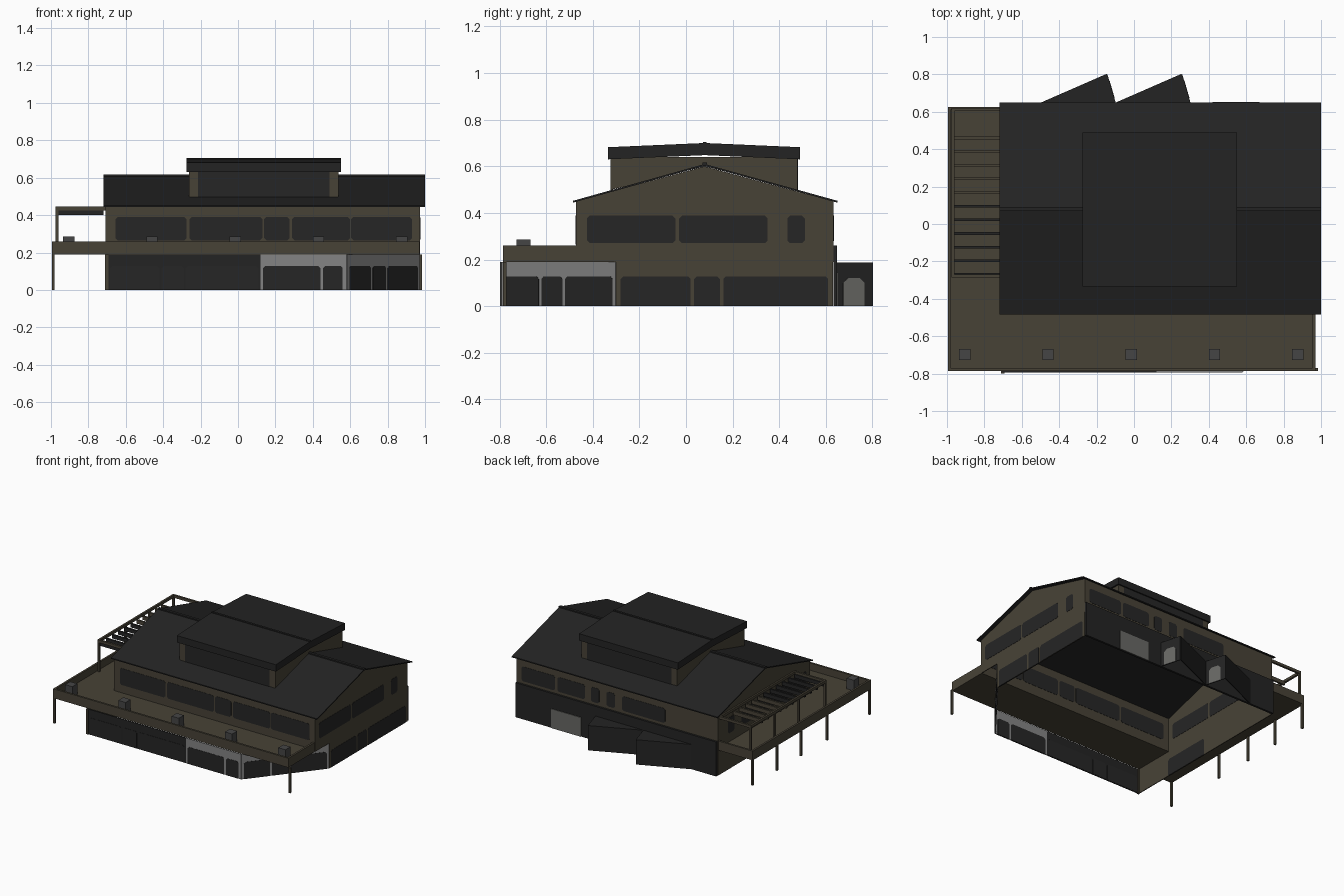
import bpy, bmesh, math
from mathutils import Vector

if "Cube" in bpy.data.objects:
    bpy.data.objects.remove(bpy.data.objects["Cube"])

def mat(name, c):
    m = bpy.data.materials.new(name)
    m.diffuse_color = (*c, 1)
    m.use_nodes = True
    m.node_tree.nodes["Principled BSDF"].inputs["Base Color"].default_value = m.diffuse_color
    return m

BROWN = mat("brown_timber", (0.064, 0.055, 0.037))
DARK = mat("dark_slate", (0.017, 0.017, 0.017))
GLASS = mat("dark_glass", (0.019, 0.019, 0.019))
GREY = mat("light_grey", (0.23, 0.23, 0.23))
DOOR = mat("door_grey", (0.14, 0.14, 0.13))
LAMP = mat("box_grey", (0.06, 0.06, 0.06))

def prism(name, pts, off, m):
    """Extrude a flat 3D outline along an offset vector."""
    bm = bmesh.new()
    f = bm.faces.new([bm.verts.new(p) for p in pts])
    r = bmesh.ops.extrude_face_region(bm, geom=[f])
    bmesh.ops.translate(bm, vec=Vector(off), verts=[v for v in r["geom"] if isinstance(v, bmesh.types.BMVert)])
    bmesh.ops.recalc_face_normals(bm, faces=bm.faces)
    me = bpy.data.meshes.new(name)
    bm.to_mesh(me)
    bm.free()
    me.materials.append(m)
    ob = bpy.data.objects.new(name, me)
    bpy.context.collection.objects.link(ob)
    return ob

def box(name, x0, x1, y0, y1, z0, z1, m):
    return prism(name, [(x0, y0, z0), (x1, y0, z0), (x1, y1, z0), (x0, y1, z0)], (0, 0, z1 - z0), m)

def wall(name, a, b, outline, m, t=0.006):
    """Upright slab from a to b; outline is (distance, height) points."""
    a, b = Vector((*a, 0)), Vector((*b, 0))
    u = (b - a).normalized()
    n = Vector((u.y, -u.x, 0)) * t
    return prism(name, [a + u * s + Vector((0, 0, z)) - n / 2 for s, z in outline], n, m)

def rect(s0, s1, z0, z1):
    return [(s0, z0), (s1, z0), (s1, z1), (s0, z1)]

def panes(name, a, b, spans, z0, z1, m=GLASS, c=0.012, low=True):
    """Panes with clipped corners, showing on both faces of a wall."""
    for s0, s1 in spans:
        o = [(s0, z0 + c), (s0 + c, z0), (s1 - c, z0), (s1, z0 + c)] if low else [(s0, z0), (s1, z0)]
        wall(name, a, b, o + [(s1, z1 - c), (s1 - c, z1), (s0 + c, z1), (s0, z1 - c)], m, 0.0095)

def shift(spans, d):
    return [(p - d, q - d) for p, q in spans]

X0, X1, YF, YB, YC = -0.705, 0.97, -0.47, 0.63, 0.08

# Ground floor
F0, F1, F2, D = (X0, -0.79), (0.12, -0.79), (0.58, -0.79), (X1, -0.30)
wall("shop_front", F0, F1, rect(0, 0.825, 0, 0.19), DARK)
box("corner_post", X0 - 0.005, X0 + 0.012, -0.798, -0.78, 0, 0.19, BROWN)
panes("shop_window", F0, F1, shift([(-0.685, -0.42), (-0.41, -0.29), (-0.28, 0.11)], X0), 0.003, 0.128, low=False)
wall("entrance_front", F1, F2, rect(0, 0.46, 0, 0.19), GREY)
panes("entrance_window", F1, F2, [(0.015, 0.32), (0.335, 0.44)], 0, 0.128, low=False)
wall("entrance_diagonal", F2, D, rect(0, 0.626, 0, 0.19), GREY)
panes("diagonal_window", F2, D, [(0.02, 0.205), (0.22, 0.335), (0.35, 0.61)], 0, 0.128, low=False)
wall("right_ground_wall", D, (X1, YB), rect(0, 0.93, 0, 0.19), BROWN)
panes("right_ground_window", D, (X1, YB), [(0.02, 0.32), (0.335, 0.445), (0.46, 0.91)], 0, 0.128, low=False)
wall("left_ground_wall", (X0, YB), F0, rect(0, 1.42, 0, 0.19), BROWN)
panes("left_ground_opening", (X0, YB), F0, [(0.72, 1.1)], 0, 0.128, low=False)
box("back_ground_wall", X0, X1, 0.632, 0.648, 0, 0.26, DARK)
wall("back_door", (X1, 0.648), (X0, 0.648), rect(0.30, 0.55, 0, 0.145), DOOR, 0.009)

# Back vestibules
for x in (-0.5, -0.1):
    p, q, r = (x, 0.645), (x + 0.355, 0.80), (x + 0.40, 0.645)
    wall("vestibule_long", p, q, rect(0, 0.387, 0, 0.187), DARK)
    wall("vestibule_end", r, q, rect(0, 0.161, 0, 0.187), DARK)
    panes("vestibule_door", r, q, [(0.03, 0.125)], 0, 0.12, DOOR, 0.02, False)
    prism("vestibule_roof", [(*v, 0.182) for v in (p, q, r)], (0, 0, 0.005), DARK)

# Upper floor walls
def gable(y0, y1):
    w = abs(y1 - y0)
    return [(0, 0.19), (w, 0.19), (w, 0.45), (abs(YC - y0), 0.60), (0, 0.45)]

wall("upper_front_wall", (X0, YF), (X1, YF), rect(0, X1 - X0, 0.19, 0.455), BROWN)
panes("upper_front_window", (X0, YF), (X1, YF),
      shift([(-0.655, -0.275), (-0.26, 0.13), (0.14, 0.275), (0.29, 0.6), (0.605, 0.93)], X0), 0.265, 0.39)
wall("upper_back_wall", (X1, YB), (X0, YB), rect(0, X1 - X0, 0.19, 0.455), BROWN)
panes("upper_back_window", (X1, YB), (X0, YB),
      [(0.04, 0.32), (0.34, 0.57), (0.62, 0.69), (0.75, 0.82), (0.88, 1.24)], 0.28, 0.39)
side = shift([(-0.425, -0.045), (-0.03, 0.35), (0.435, 0.51)], YF)
wall("right_gable_wall", (X1, YF), (X1, YB), gable(YF, YB), BROWN)
panes("right_gable_window", (X1, YF), (X1, YB), side, 0.27, 0.388)
wall("left_gable_wall", (X0, YB), (X0, YF), gable(YB, YF), BROWN)
panes("left_gable_window", (X0, YB), (X0, YF), [(1.1 - q, 1.1 - p) for p, q in side], 0.27, 0.388)

# Main roof
def roof(name, x0, x1, y0, y1, ze, zr, t):
    o = [(y0, ze - t), (y0, ze), (YC, zr), (y1, ze), (y1, ze - t), (YC, zr - t)]
    prism(name, [(x0, y, z) for y, z in o], (x1 - x0, 0, 0), DARK)

roof("main_roof", -0.72, 1.0, -0.485, 0.65, 0.452, 0.61, 0.008)
box("roof_ridge", -0.72, 1.0, YC - 0.01, YC + 0.01, 0.605, 0.616, DARK)

# Raised roof monitor
mx0, mx1, my0, my1 = -0.26, 0.535, -0.32, 0.475
for x in (mx0, mx1):
    prism("monitor_side", [(x - 0.003, my0, 0.50), (x - 0.003, YC, 0.60), (x - 0.003, my1, 0.50),
                           (x - 0.003, my1, 0.64), (x - 0.003, my0, 0.64)], (0.006, 0, 0), BROWN)
for a, b in (((mx0, my0), (mx1, my0)), ((mx1, my1), (mx0, my1))):
    wall("monitor_wall", a, b, rect(0, mx1 - mx0, 0.495, 0.64), BROWN)
    wall("monitor_glazing", a, b, rect(0.045, mx1 - mx0 - 0.045, 0.495, 0.635), GLASS, 0.0095)
roof("monitor_roof", -0.275, 0.55, -0.335, 0.49, 0.682, 0.70, 0.052)
box("monitor_ridge", -0.275, 0.55, YC - 0.008, YC + 0.008, 0.695, 0.705, DARK)

# Deck with parapet
L, R, S = -0.995, 0.97, -0.785
box("front_deck", L, R, S, YF, 0.19, 0.205, BROWN)
box("left_deck", L, X0, YF, 0.625, 0.19, 0.205, BROWN)
box("front_parapet", L, R, S, S + 0.015, 0.19, 0.26, BROWN)
box("left_parapet", L, L + 0.015, S, 0.625, 0.19, 0.26, BROWN)
box("right_parapet", R - 0.015, R, S, YF, 0.19, 0.26, BROWN)
box("back_parapet", L, X0, 0.61, 0.625, 0.19, 0.26, BROWN)
for x in (-0.905, -0.46, -0.015, 0.43, 0.875):
    box("deck_box", x - 0.03, x + 0.03, -0.727, -0.667, 0.205, 0.285, LAMP)
for x, y in [(L, v) for v in (S, -0.28, 0.03, 0.32, 0.61)] + [(R, S)]:
    box("deck_post", x, x + 0.015, y, y + 0.015, 0, 0.19, BROWN)

# Pergola on the left deck
for y in (-0.285, 0.03, 0.32, 0.605):
    box("pergola_post", -0.975, -0.96, y, y + 0.015, 0.205, 0.44, BROWN)
box("pergola_rail", -0.975, -0.96, -0.285, 0.62, 0.425, 0.445, BROWN)
box("pergola_wall_rail", -0.72, X0, -0.285, 0.62, 0.425, 0.445, BROWN)
for y in (-0.285, 0.605):
    box("pergola_end_beam", -0.96, -0.72, y, y + 0.015, 0.425, 0.445, BROWN)
for i in range(11):
    y = -0.27 + i * 0.073
    box("pergola_slat", -0.96, -0.72, y - 0.007, y + 0.007, 0.40, 0.428, DARK if i < 6 else BROWN)
